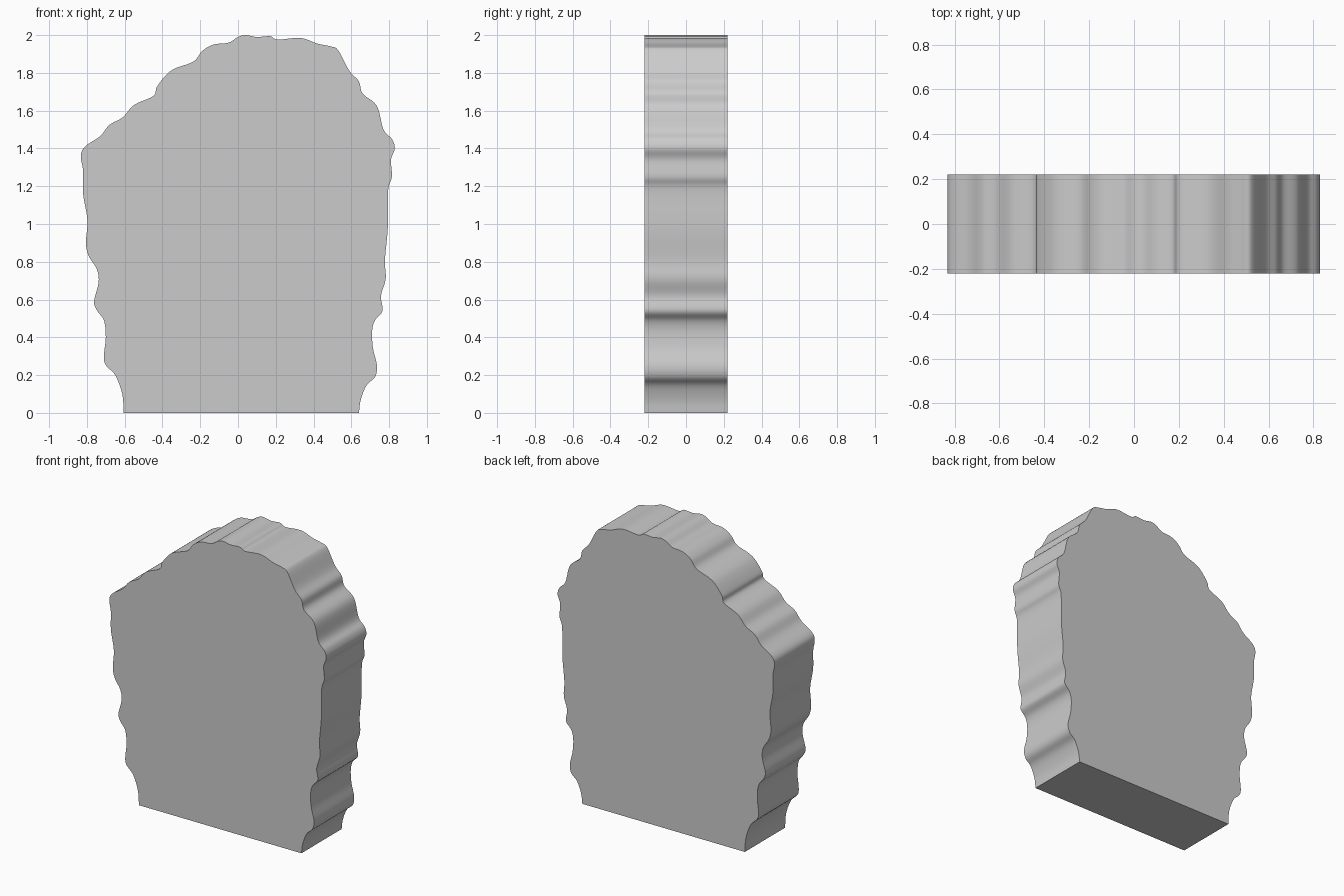
import bpy, bmesh, math
from mathutils import Vector

if "Cube" in bpy.data.objects:
    bpy.data.objects.remove(bpy.data.objects["Cube"])

HALF_DEPTH = 0.22
STEPS = 5

# Weathered outline in x, z: bottom right, over the top, down to bottom left
OUTLINE = [
    (.64, 0), (.65, .07), (.68, .145), (.725, .19), (.736, .25), (.715, .34),
    (.71, .43), (.725, .49), (.765, .54), (.757, .62), (.782, .71), (.778, .81),
    (.793, .98), (.795, 1.18), (.815, 1.25), (.81, 1.34), (.83, 1.4),
    (.815, 1.45), (.77, 1.5), (.735, 1.625), (.66, 1.69), (.64, 1.755),
    (.59, 1.81), (.53, 1.92), (.49, 1.94), (.42, 1.955), (.33, 1.985),
    (.21, 1.976), (.17, 1.994), (.1, 1.99), (.04, 2), (0, 1.99), (-.05, 1.96),
    (-.13, 1.95), (-.19, 1.915), (-.235, 1.86), (-.33, 1.825), (-.38, 1.79),
    (-.43, 1.725), (-.448, 1.678), (-.55, 1.63), (-.61, 1.565), (-.68, 1.525),
    (-.73, 1.465), (-.81, 1.41), (-.832, 1.36), (-.82, 1.28), (-.82, 1.16),
    (-.797, 1.02), (-.805, .9), (-.79, .83), (-.747, .76), (-.738, .69),
    (-.762, .59), (-.745, .54), (-.71, .49), (-.7, .4), (-.708, .27),
    (-.65, .2), (-.613, .1), (-.605, 0),
]


def smooth_path(points, steps):
    """Open Catmull-Rom curve through all points."""
    p = [Vector(q) for q in points]
    p = [2 * p[0] - p[1]] + p + [2 * p[-1] - p[-2]]
    path = []
    for a, b, c, d in zip(p, p[1:], p[2:], p[3:]):
        for i in range(steps):
            t = i / steps
            path.append(0.5 * (2 * b + (c - a) * t
                               + (2 * a - 5 * b + 4 * c - d) * t ** 2
                               + (3 * b - a - 3 * c + d) * t ** 3))
    return path + [p[-2]]


# Slab: outline face extruded front to back
bm = bmesh.new()
front = bm.faces.new([bm.verts.new((q.x, -HALF_DEPTH, min(q.y, 2)))
                      for q in smooth_path(OUTLINE, STEPS)])
extruded = bmesh.ops.extrude_face_region(bm, geom=[front], use_keep_orig=True)
bmesh.ops.translate(bm, vec=(0, 2 * HALF_DEPTH, 0),
                    verts=[g for g in extruded["geom"]
                           if isinstance(g, bmesh.types.BMVert)])
bmesh.ops.recalc_face_normals(bm, faces=bm.faces)
mesh = bpy.data.meshes.new("stone_slab")
bm.to_mesh(mesh)
bm.free()
slab = bpy.data.objects.new("stone_slab", mesh)
bpy.context.collection.objects.link(slab)

# Smooth rim, crisp front and back edges
bpy.context.view_layer.objects.active = slab
slab.select_set(True)
bpy.ops.object.shade_smooth_by_angle(angle=math.radians(35))
